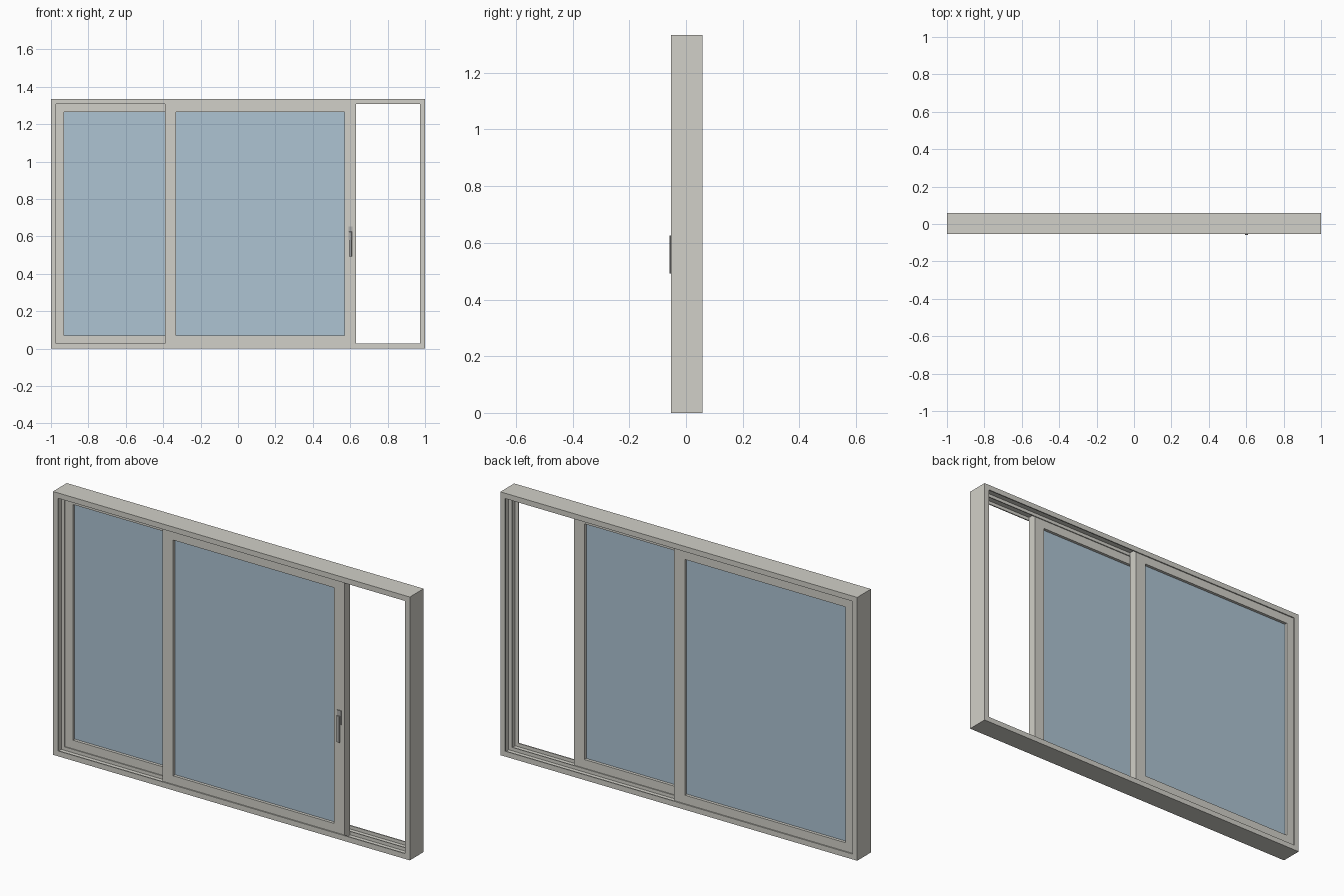
import bpy, bmesh

if "Cube" in bpy.data.objects:
    bpy.data.objects.remove(bpy.data.objects["Cube"])


def material(name, rgb):
    m = bpy.data.materials.new(name)
    m.diffuse_color = (*rgb, 1)
    m.use_nodes = True
    m.node_tree.nodes["Principled BSDF"].inputs["Base Color"].default_value = m.diffuse_color
    return m


FRAME = material("warm_grey", (0.64, 0.63, 0.58))
GLASS = material("blue_glass", (0.42, 0.55, 0.65))
METAL = material("handle_grey", (0.42, 0.42, 0.41))


def finish(bm, name, mat):
    bmesh.ops.recalc_face_normals(bm, faces=bm.faces)
    me = bpy.data.meshes.new(name)
    bm.to_mesh(me)
    bm.free()
    me.materials.append(mat)
    ob = bpy.data.objects.new(name, me)
    bpy.context.collection.objects.link(ob)
    return ob


def mitred_frame(name, x0, x1, z0, z1, profile, mat):
    """Sweep a closed (inset, y) profile round a rectangle with mitred corners."""
    bm = bmesh.new()
    rings = []
    for cx, cz, sx, sz in ((x0, z0, 1, 1), (x1, z0, -1, 1),
                           (x1, z1, -1, -1), (x0, z1, 1, -1)):
        rings.append([bm.verts.new((cx + sx * d, y, cz + sz * d)) for d, y in profile])
    n = len(profile)
    for i in range(4):
        a, b = rings[i], rings[(i + 1) % 4]
        for j in range(n):
            k = (j + 1) % n
            bm.faces.new((a[j], a[k], b[k], b[j]))
    return finish(bm, name, mat)


def box(name, x0, x1, y0, y1, z0, z1, mat, bevel=0):
    bm = bmesh.new()
    bmesh.ops.create_cube(bm, size=1)
    for v in bm.verts:
        v.co.x = x0 if v.co.x < 0 else x1
        v.co.y = y0 if v.co.y < 0 else y1
        v.co.z = z0 if v.co.z < 0 else z1
    if bevel:
        bmesh.ops.bevel(bm, geom=bm.edges[:], offset=bevel, segments=1, affect='EDGES')
    return finish(bm, name, mat)


H = 1.334
LIP, BED = 0.027, 0.010

# Outer frame: front lip, centre rib and rear lip with two sliding channels
mitred_frame("outer_frame", -1, 1, 0, H, [
    (0, -0.053), (LIP, -0.053), (LIP, -0.047), (BED, -0.047),
    (BED, 0.000), (LIP, 0.000), (LIP, 0.005), (BED, 0.005),
    (BED, 0.052), (LIP, 0.052), (LIP, 0.058), (0, 0.058)], FRAME)


def sash(name, x0, y0):
    """A sash with a glazing rebate holding one pane."""
    x1, y1, z0, z1, w = x0 + 1.02, y0 + 0.045, 0.0105, H - 0.0105, 0.0595
    ga, gb = y0 + 0.015, y1 - 0.015
    mitred_frame(name + "_sash", x0, x1, z0, z1, [
        (0, y0), (w, y0), (w, ga), (w - 0.01, ga),
        (w - 0.01, gb), (w, gb), (w, y1), (0, y1)], FRAME)
    i = w - 0.009
    box(name + "_glass", x0 + i, x1 - i, ga + 0.001, gb - 0.001, z0 + i, z1 - i, GLASS)


# Sliding sash in the front channel (part open), fixed sash in the rear channel
sash("sliding", -0.39, -0.0465)
sash("fixed", -0.9895, 0.0062)

# Handle: back plate, neck and hanging lever
box("handle_plate", 0.590, 0.612, -0.051, -0.046, 0.580, 0.652, METAL)
box("handle_neck", 0.595, 0.607, -0.054, -0.050, 0.600, 0.620, METAL)
box("handle_lever", 0.593, 0.609, -0.058, -0.053, 0.492, 0.626, METAL, 0.001)
